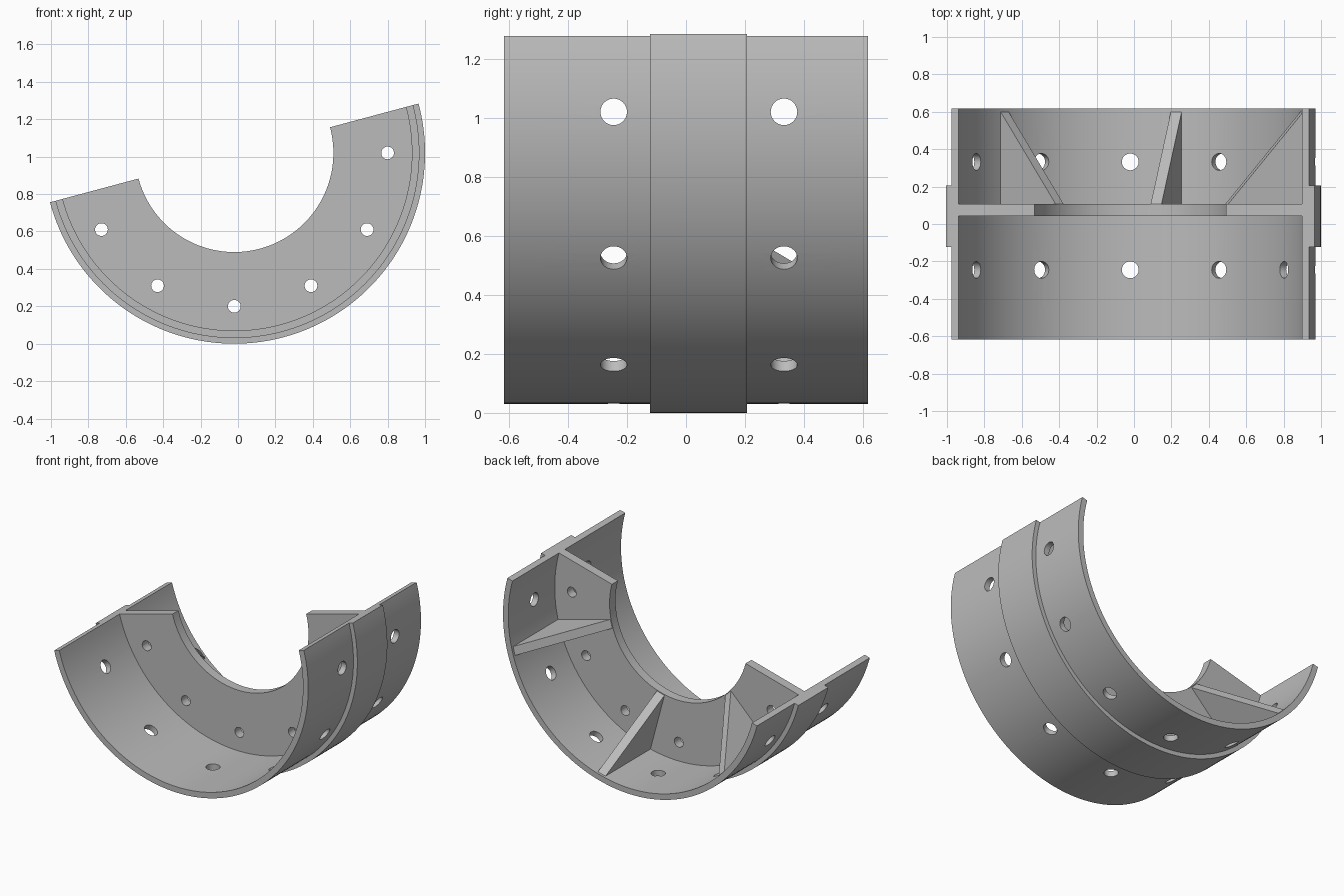
import bpy, bmesh
from math import cos, sin, radians
from mathutils import Matrix, Vector

old = bpy.data.objects.get("Cube")
if old:
    bpy.data.objects.remove(old, do_unlink=True)

CX, CZ = -0.02, 1.02                    # ring axis, running along y
R_BAND, R_OUT, R_IN, R_WEB = 1.02, 0.99, 0.95, 0.53
HALF = 0.617                            # half of the shell width
BAND = (-0.122, 0.206)
WEB = (0.043, 0.108)
STEPS = 90
HOLE_ANGLES = range(-150, 1, 30)

grey = bpy.data.materials.new("plain_grey")
grey.use_nodes = True
colour = (0.5, 0.5, 0.5, 1)
grey.diffuse_color = colour
grey.node_tree.nodes["Principled BSDF"].inputs["Base Color"].default_value = colour


def polar(r, y, deg):
    a = radians(deg)
    return Vector((CX + r * cos(a), y, CZ + r * sin(a)))


def make_object(name, bm):
    bmesh.ops.recalc_face_normals(bm, faces=bm.faces)
    mesh = bpy.data.meshes.new(name)
    bm.to_mesh(mesh)
    bm.free()
    mesh.materials.append(grey)
    obj = bpy.data.objects.new(name, mesh)
    bpy.context.collection.objects.link(obj)
    return obj


def activate(obj):
    bpy.ops.object.select_all(action="DESELECT")
    obj.select_set(True)
    bpy.context.view_layer.objects.active = obj


# Half ring: shell, raised outer band and inner web swept as one section
section = [(R_OUT, -HALF), (R_OUT, BAND[0]), (R_BAND, BAND[0]), (R_BAND, BAND[1]),
           (R_OUT, BAND[1]), (R_OUT, HALF), (R_IN, HALF), (R_IN, WEB[1]),
           (R_WEB, WEB[1]), (R_WEB, WEB[0]), (R_IN, WEB[0]), (R_IN, -HALF)]
bm = bmesh.new()
rings = [[bm.verts.new(polar(r, y, -165 + 180 * i / STEPS)) for r, y in section]
         for i in range(STEPS + 1)]
n = len(section)
for a, b in zip(rings, rings[1:]):
    for k in range(n):
        m = (k + 1) % n
        bm.faces.new((a[k], a[m], b[m], b[k]))
bm.faces.new(rings[0])
bm.faces.new(rings[-1])
body = make_object("half_ring_body", bm)

# Bolt holes: radial through the shell, axial through the web
bm = bmesh.new()


def add_pin(centre, direction, radius, depth):
    turn = Vector((0, 0, 1)).rotation_difference(direction).to_matrix().to_4x4()
    bmesh.ops.create_cone(bm, cap_ends=True, segments=32, radius1=radius,
                          radius2=radius, depth=depth,
                          matrix=Matrix.Translation(centre) @ turn)


for deg in HOLE_ANGLES:
    radial = polar(1, 0, deg) - polar(0, 0, deg)
    for y in (-0.245, 0.332):
        add_pin(polar(0.97, y, deg), radial, 0.045, 0.14)
    add_pin(polar(0.82, sum(WEB) / 2, deg), Vector((0, 1, 0)), 0.034, 0.16)
cutter = make_object("hole_cutter", bm)
cutter.hide_render = True

cut = body.modifiers.new("bolt_holes", "BOOLEAN")
cut.operation = "DIFFERENCE"
cut.solver = "EXACT"
cut.object = cutter
activate(body)
bpy.ops.object.modifier_apply(modifier=cut.name)
bpy.data.objects.remove(cutter, do_unlink=True)
bpy.ops.object.shade_smooth_by_angle(angle=radians(25))

# Triangular gussets bracing the web against the rear of the shell
for name, deg in (("left", -15), ("middle", -75), ("right", -135)):
    side = Vector((-sin(radians(deg)), 0, cos(radians(deg)))) * 0.03
    outline = [(R_WEB + 0.005, WEB[1]), (R_IN, 0.6), (R_IN + 0.01, 0.6),
               (R_IN + 0.01, WEB[1] - 0.01), (R_WEB + 0.005, WEB[1] - 0.01)]
    bm = bmesh.new()
    near, far = [[bm.verts.new(polar(r, y, deg) + side * s) for r, y in outline]
                 for s in (-1, 1)]
    bm.faces.new(near)
    bm.faces.new(far)
    for k in range(len(outline)):
        m = (k + 1) % len(outline)
        bm.faces.new((near[k], near[m], far[m], far[k]))
    make_object(name + "_gusset", bm)
